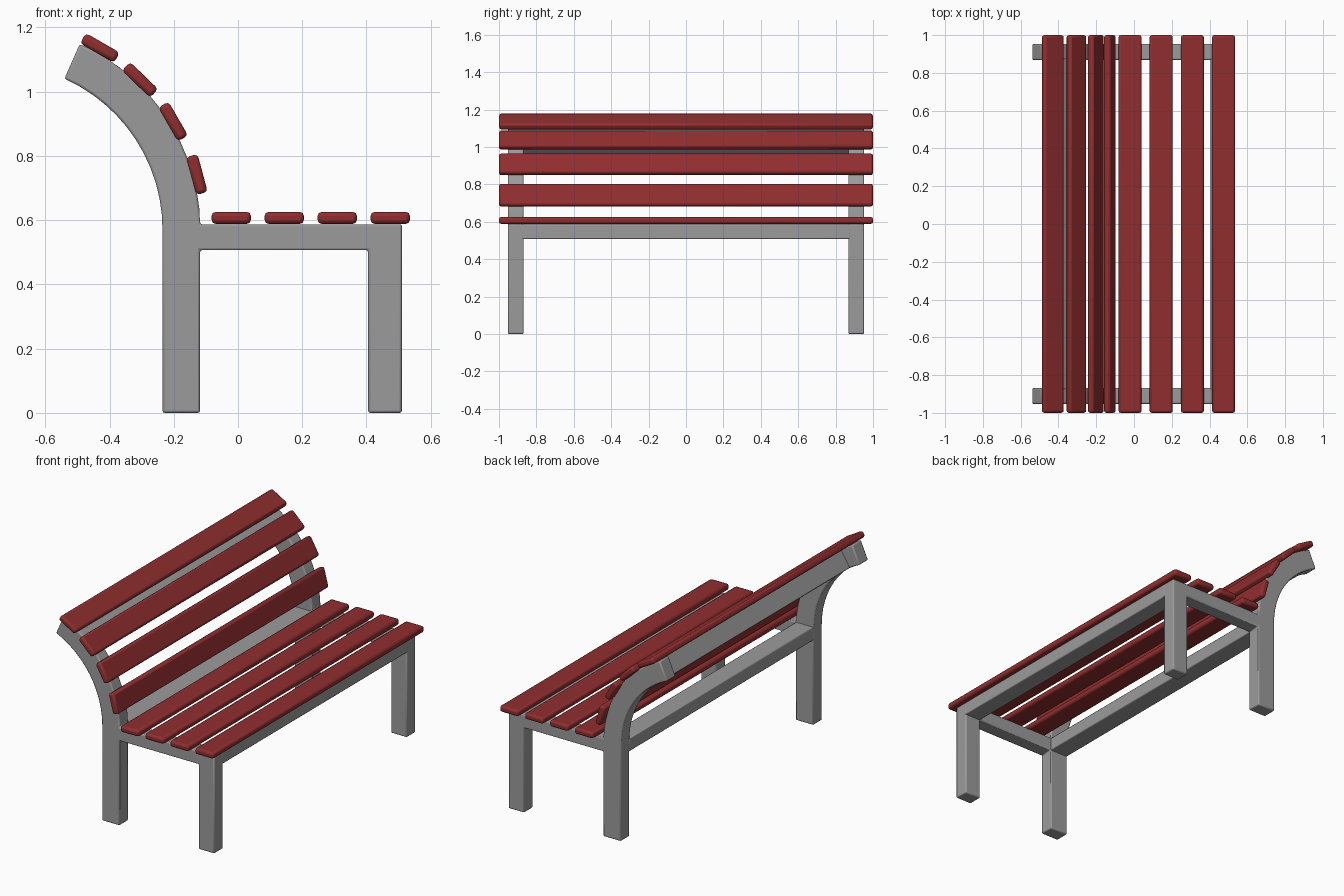
import bpy
import bmesh
from math import sin, cos, radians

cube = bpy.data.objects.get("Cube")
if cube:
    bpy.data.objects.remove(cube)


def make_material(name, rgb, roughness):
    mat = bpy.data.materials.new(name)
    mat.use_nodes = True
    color = (*rgb, 1)
    mat.diffuse_color = color
    bsdf = mat.node_tree.nodes["Principled BSDF"]
    bsdf.inputs["Base Color"].default_value = color
    bsdf.inputs["Roughness"].default_value = roughness
    return mat


GREY = make_material("grey_metal", (0.33, 0.33, 0.33), 0.6)
RED = make_material("red_painted_wood", (0.28, 0.027, 0.028), 0.6)


def extrude_profile(name, points, y0, y1, mat, bevel, segments=2):
    """Extrude an XZ outline from y0 to y1 and round its sharp edges."""
    bm = bmesh.new()
    face = bm.faces.new([bm.verts.new((x, y0, z)) for x, z in points])
    moved = bmesh.ops.extrude_face_region(bm, geom=[face])["geom"]
    verts = [v for v in moved if isinstance(v, bmesh.types.BMVert)]
    bmesh.ops.translate(bm, verts=verts, vec=(0, y1 - y0, 0))
    bmesh.ops.recalc_face_normals(bm, faces=bm.faces)
    mesh = bpy.data.meshes.new(name)
    bm.to_mesh(mesh)
    bm.free()
    mesh.materials.append(mat)
    obj = bpy.data.objects.new(name, mesh)
    bpy.context.collection.objects.link(obj)
    mod = obj.modifiers.new("rounded_edges", "BEVEL")
    mod.width = bevel
    mod.segments = segments
    mod.limit_method = "ANGLE"
    mod.angle_limit = radians(35)
    bpy.ops.object.select_all(action="DESELECT")
    obj.select_set(True)
    bpy.context.view_layer.objects.active = obj
    bpy.ops.object.shade_smooth_by_angle(angle=radians(35))
    return obj


def rectangle(x0, x1, z0, z1):
    return [(x0, z0), (x1, z0), (x1, z1), (x0, z1)]


# Backrest arc shared by the arms and the upper rail
ARC_X, ARC_Z = -0.75, 0.57
R_BACK, R_FRONT = 0.515, 0.633


def arc(radius, start, end, steps):
    angles = [radians(start + (end - start) * i / steps) for i in range(steps + 1)]
    return [(ARC_X + radius * cos(a), ARC_Z + radius * sin(a)) for a in angles]


# Side frames: legs, seat bearer and curved arm in one outline
LEG_BACK, LEG_FRONT = -0.235, -0.118
SEAT_LOW, SEAT_TOP = 0.507, 0.587
outline = [
    (LEG_BACK, 0), (LEG_FRONT, 0), (LEG_FRONT, SEAT_LOW), (0.405, SEAT_LOW),
    (0.405, 0), (0.51, 0), (0.51, SEAT_TOP), (LEG_FRONT, SEAT_TOP),
]
outline += arc(R_FRONT, 6, 66, 12) + arc(R_BACK, 66, 0, 12)
INNER, OUTER = 0.868, 0.953
for side, sign in (("right", -1), ("left", 1)):
    extrude_profile(f"side_frame_{side}", outline, sign * INNER, sign * OUTER, GREY, 0.007)

# Long rails joining the frames
rails = {
    "front_seat_rail": rectangle(0.405, 0.51, SEAT_LOW, SEAT_TOP),
    "rear_seat_rail": rectangle(LEG_BACK, LEG_FRONT, SEAT_LOW, SEAT_TOP),
    "upper_back_rail": arc(R_FRONT, 43, 58, 3) + arc(R_BACK, 58, 43, 3),
}
for name, points in rails.items():
    extrude_profile(name, points, -INNER - 0.01, INNER + 0.01, GREY, 0.006)


# Wooden slats
def add_slat(name, x, z, tilt):
    c, s = cos(radians(tilt)), sin(radians(tilt))
    box = rectangle(-0.061, 0.061, -0.0185, 0.0185)
    points = [(x + c * u - s * w, z + s * u + c * w) for u, w in box]
    extrude_profile(name, points, -1, 1, RED, 0.012)


for i in range(4):
    add_slat(f"seat_slat_{i + 1}", -0.021 + 0.165 * i, 0.607, 0)

back_slats = [(-0.128, 0.742, -75), (-0.202, 0.907, -60),
              (-0.305, 1.037, -44), (-0.43, 1.136, -30)]
for i, (x, z, tilt) in enumerate(back_slats):
    add_slat(f"back_slat_{i + 1}", x, z, tilt)
